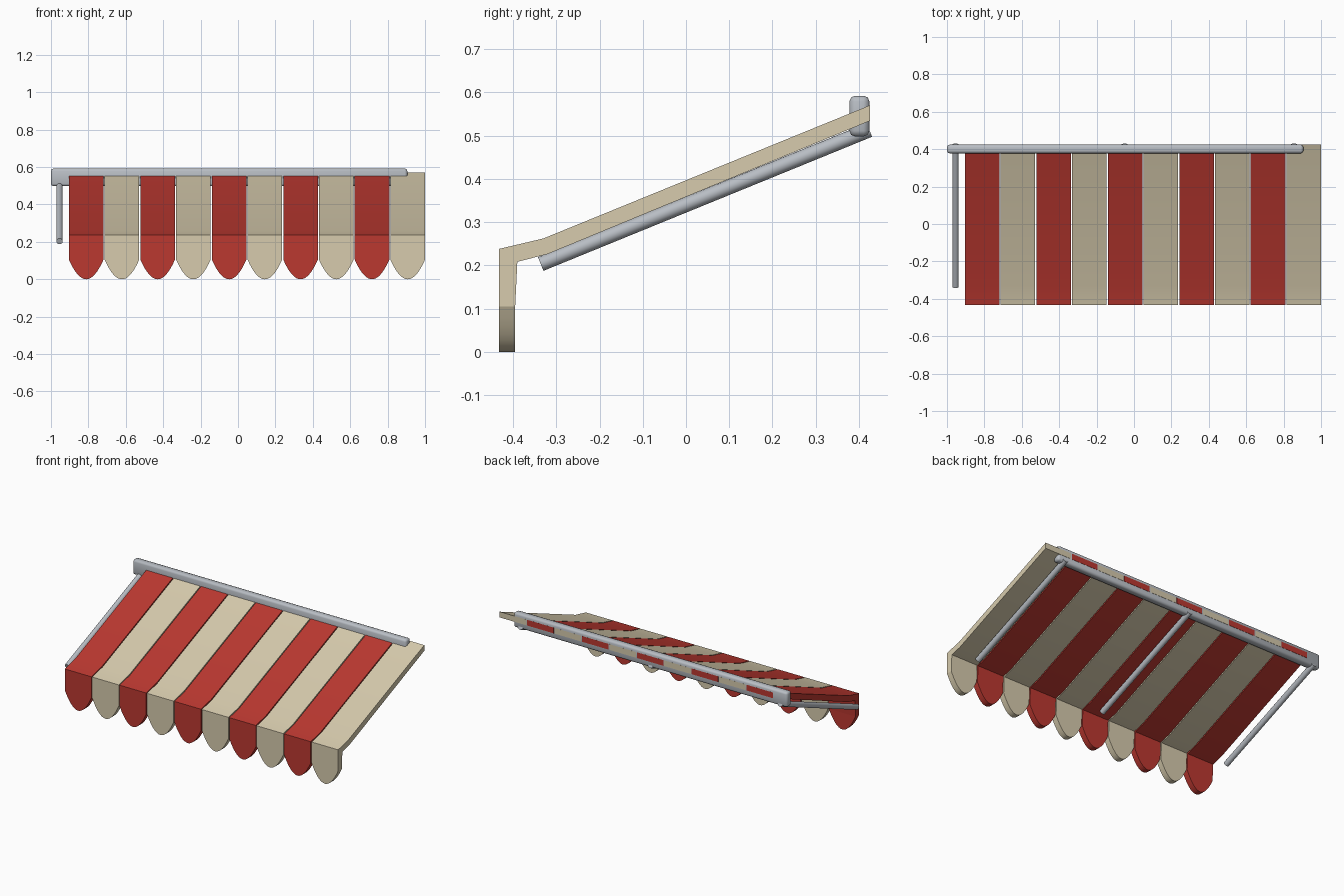
import bpy, bmesh, math
from mathutils import Vector

cube = bpy.data.objects.get("Cube")
if cube:
    bpy.data.objects.remove(cube, do_unlink=True)


def material(name, rgb):
    m = bpy.data.materials.new(name)
    m.use_nodes = True
    m.diffuse_color = (*rgb, 1)
    m.node_tree.nodes["Principled BSDF"].inputs["Base Color"].default_value = (*rgb, 1)
    return m


red = material("red cloth", (0.50, 0.040, 0.030))
cream = material("cream cloth", (0.68, 0.60, 0.42))
steel = material("grey steel", (0.48, 0.51, 0.55))


def finish(name, bm, mat, angle=30):
    bmesh.ops.recalc_face_normals(bm, faces=bm.faces)
    mesh = bpy.data.meshes.new(name)
    bm.to_mesh(mesh)
    bm.free()
    mesh.materials.append(mat)
    ob = bpy.data.objects.new(name, mesh)
    bpy.context.collection.objects.link(ob)
    bpy.ops.object.select_all(action='DESELECT')
    ob.select_set(True)
    bpy.context.view_layer.objects.active = ob
    bpy.ops.object.shade_smooth_by_angle(angle=math.radians(angle))
    return ob


def prism(bm, points, offset):
    """Fill an outline and extrude it along offset."""
    face = bm.faces.new([bm.verts.new(p) for p in points])
    new = bmesh.ops.extrude_face_region(bm, geom=[face], use_keep_orig=True)["geom"]
    bmesh.ops.translate(bm, vec=offset, verts=[v for v in new if isinstance(v, bmesh.types.BMVert)])


# Cloth cross-section (y, z): sloping roof, shallow lip, hanging valance
HEM = 0.105
PROFILE = [(0.425, 0.570), (-0.33, 0.262), (-0.432, 0.238), (-0.432, HEM),
           (-0.395, HEM), (-0.390, 0.208), (-0.32, 0.226), (0.425, 0.534)]
WIDTH, PITCH, START, COUNT = 0.185, 0.191, -0.904, 10

# Striped panels, each with a rounded scallop below the hem
for i in range(COUNT):
    x0 = START + i * PITCH
    bm = bmesh.new()
    prism(bm, [(x0, y, z) for y, z in PROFILE], Vector((WIDTH, 0, 0)))
    steps = [k / 8 for k in range(-8, 9)]
    scallop = [(x0 + WIDTH / 2 * (1 + t), -0.432, HEM * t * t) for t in steps]
    prism(bm, scallop, Vector((0, 0.037, 0)))
    finish(f"canopy_stripe_{i + 1}", bm, cream if i % 2 else red)

# Wall rail: rounded bar along the top back edge
bm = bmesh.new()
bmesh.ops.create_cube(bm, size=1)
bmesh.ops.scale(bm, vec=(1.905, 0.046, 0.094), verts=bm.verts)
bmesh.ops.translate(bm, vec=(-0.0475, 0.401, 0.545), verts=bm.verts)
bmesh.ops.bevel(bm, geom=bm.edges[:], offset=0.013, segments=2, profile=0.5, affect='EDGES')
finish("wall_rail", bm, steel, 50)

# Three support arms running under the slope
low, high = Vector((0, -0.336, 0.203)), Vector((0, 0.424, 0.513))
for name, x in (("right", -0.954), ("middle", -0.05), ("left", 0.855)):
    bm = bmesh.new()
    bmesh.ops.create_cone(bm, cap_ends=True, segments=16, radius1=0.017, radius2=0.017,
                          depth=(high - low).length)
    turn = (high - low).to_track_quat('Z', 'Y').to_matrix()
    bmesh.ops.rotate(bm, matrix=turn, verts=bm.verts)
    bmesh.ops.translate(bm, vec=(low + high) / 2 + Vector((x, 0, 0)), verts=bm.verts)
    finish(f"support_arm_{name}", bm, steel, 40)
